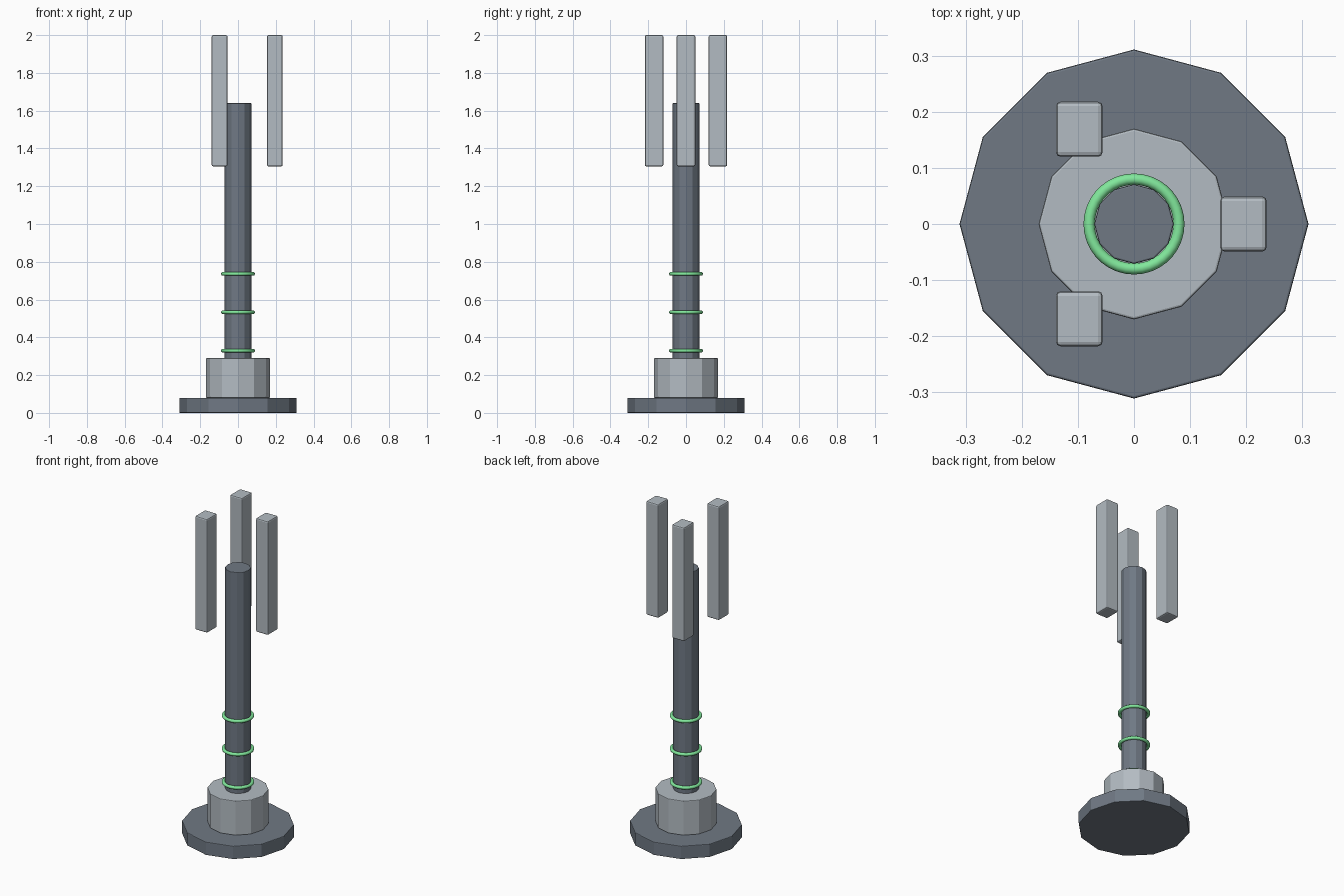
import bpy
import math

if "Cube" in bpy.data.objects:
    bpy.data.objects.remove(bpy.data.objects["Cube"])


def material(name, color):
    m = bpy.data.materials.new(name)
    m.diffuse_color = (*color, 1)
    m.use_nodes = True
    m.node_tree.nodes["Principled BSDF"].inputs["Base Color"].default_value = m.diffuse_color
    return m


DARK = material("dark_grey", (0.16, 0.19, 0.23))
LIGHT = material("light_grey", (0.45, 0.50, 0.54))
GREEN = material("green", (0.22, 0.80, 0.33))


def finish(name, mat, bevel=0.0):
    ob = bpy.context.object
    ob.name = name
    ob.data.materials.append(mat)
    if bevel:
        mod = ob.modifiers.new("edge_bevel", "BEVEL")
        mod.width = bevel
        mod.segments = 2
        mod.limit_method = "ANGLE"
        mod.angle_limit = math.radians(40)
    return ob


def column(name, radius, z0, z1, mat, bevel):
    bpy.ops.mesh.primitive_cylinder_add(
        vertices=12, radius=radius, depth=z1 - z0, location=(0, 0, (z0 + z1) / 2))
    return finish(name, mat, bevel)


# Stepped foot and mast, all twelve-sided
column("base_plate", 0.311, 0.0, 0.08, DARK, 0.004)
column("collar", 0.17, 0.08, 0.29, LIGHT, 0.004)
column("mast", 0.071, 0.28, 1.64, DARK, 0.003)

# Green rings around the mast
for i, z in enumerate((0.33, 0.533, 0.736)):
    bpy.ops.mesh.primitive_torus_add(
        major_radius=0.08, minor_radius=0.01, major_segments=36,
        minor_segments=10, location=(0, 0, z))
    finish(f"ring_{i + 1}", GREEN)
    bpy.ops.object.shade_smooth()

# Three upright panels spaced around the top, all axis-aligned
for i in range(3):
    a = math.radians(120 * i)
    bpy.ops.mesh.primitive_cube_add(
        size=1, location=(0.195 * math.cos(a), 0.195 * math.sin(a), 1.6525))
    bpy.context.object.scale = (0.083, 0.098, 0.695)
    bpy.ops.object.transform_apply(location=False, rotation=False, scale=True)
    finish(f"panel_{i + 1}", LIGHT, 0.008)
